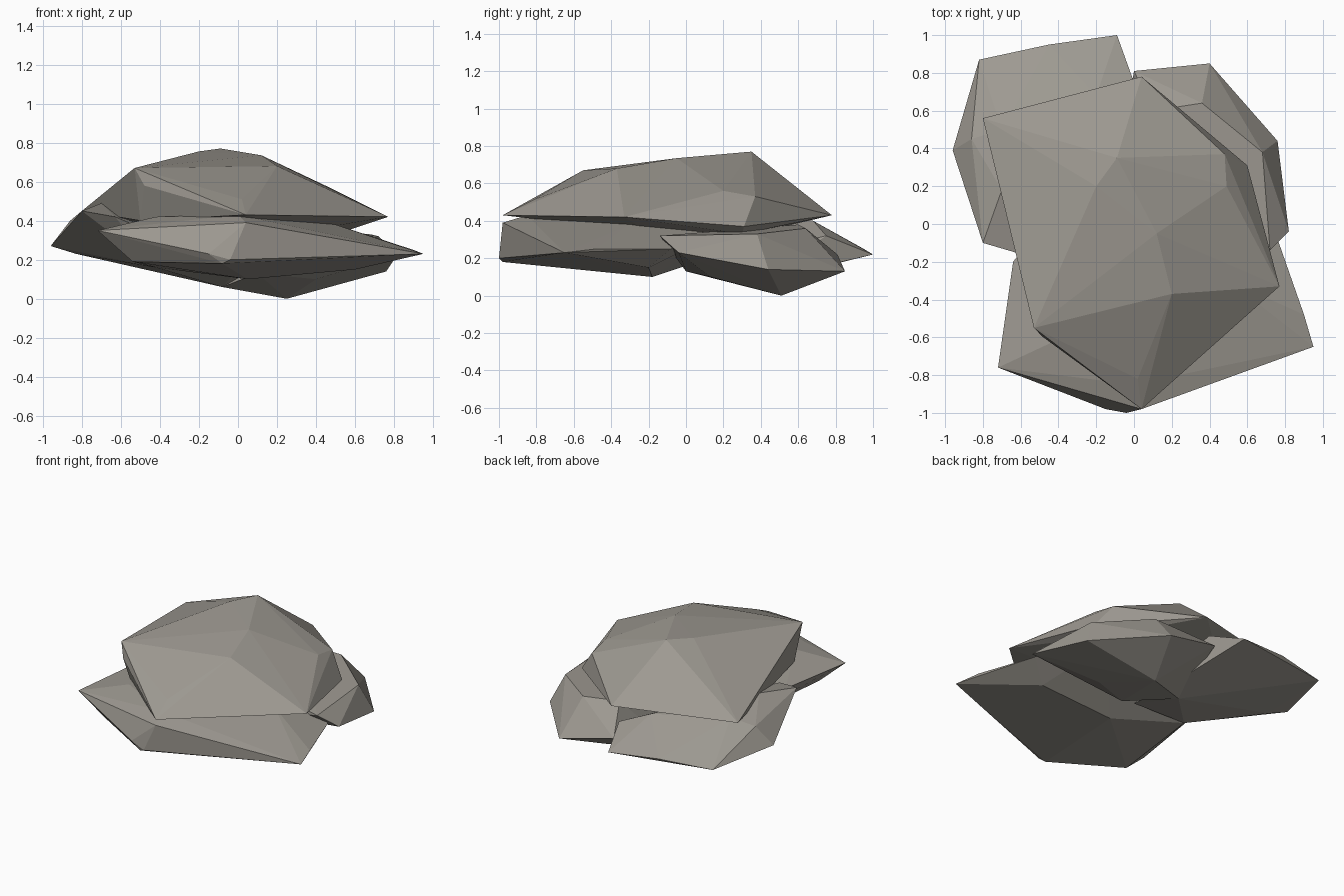
import bpy
import bmesh

# Remove the default object only
default_cube = bpy.data.objects.get("Cube")
if default_cube:
    bpy.data.objects.remove(default_cube, do_unlink=True)

# Single warm grey stone colour
stone = bpy.data.materials.new("warm_grey_stone")
stone.use_nodes = True
stone_colour = (.34, .32, .285, 1)
stone.diffuse_color = stone_colour
for node in stone.node_tree.nodes:
    if node.type == 'BSDF_PRINCIPLED':
        node.inputs["Base Color"].default_value = stone_colour
        node.inputs["Roughness"].default_value = .9


def make_rock(name, corners):
    """Wrap a faceted stone around its chipped corner points."""
    mesh = bpy.data.meshes.new(name)
    bm = bmesh.new()
    for corner in corners:
        bm.verts.new(corner)
    hull = bmesh.ops.convex_hull(bm, input=bm.verts[:])
    unused = set(hull["geom_interior"]) | set(hull["geom_unused"])
    loose = [item for item in unused if isinstance(item, bmesh.types.BMVert)]
    bmesh.ops.delete(bm, geom=loose, context='VERTS')
    bmesh.ops.recalc_face_normals(bm, faces=bm.faces[:])
    for face in bm.faces:
        face.smooth = False
    bm.to_mesh(mesh)
    bm.free()
    mesh.materials.append(stone)
    rock = bpy.data.objects.new(name, mesh)
    bpy.context.scene.collection.objects.link(rock)
    return rock


# Large domed slab lying on top of the pile
make_rock("top_slab", [
    # crown
    (-.09, .35, .77), (-.2, .2, .755), (.12, -.05, .735), (.2, -.37, .68),
    (-.53, -.55, .67),
    # rim
    (-.8, .56, .45), (.04, .78, .43), (.49, .2, .56), (.48, .37, .53),
    (.6, .31, .37), (.77, -.33, .42), (.04, -.98, .43), (.02, -.82, .51),
    (-.48, -.6, .58),
    # underside
    (-.5, -.5, .4), (.5, .3, .33), (-.4, .4, .34), (.3, -.2, .34),
])

# Wide slab reaching out to the front and both front corners
make_rock("front_slab", [
    # rim
    (.95, -.65, .23), (-.72, -.76, .35), (-.04, -1, .2), (-.15, -.98, .23),
    (.04, -.98, .39), (.9, -.48, .25), (.76, -.08, .25), (-.64, -.2, .36),
    # top
    (-.42, -.62, .42), (0, -.85, .43), (.5, -.3, .38), (.4, .2, .35),
    (-.4, .1, .38),
    # underside
    (-.08, -.98, .18), (-.54, -.72, .19), (.05, -.18, .1), (.6, -.2, .15),
    (-.42, 0, .16),
])

# Slab wedged under the back on the +x side
make_rock("back_left_slab", [
    # rim
    (.82, -.04, .23), (.76, .44, .14), (.4, .85, .13), (0, .81, .22),
    (.72, -.14, .32), (.68, .38, .33), (.36, .64, .36),
    # inner top
    (.1, .6, .38), (.2, 0, .33),
    # underside
    (.25, .51, 0), (-.08, .35, .06), (.4, .13, .1), (.1, 0, .13),
])

# Slab spreading out to the back on the -x side
make_rock("back_right_slab", [
    # rim
    (-.96, .39, .27), (-.82, .87, .24), (-.45, .95, .25), (-.09, 1, .22),
    (-.8, -.1, .45), (-.63, -.15, .42), (-.86, .45, .4),
    # inner top
    (-.7, .5, .44), (-.7, .18, .49), (-.2, .68, .4), (0, .75, .32),
    # underside
    (-.08, .35, .06), (.05, .4, .08), (-.1, .78, .18), (-.42, 0, .16),
    (-.83, .35, .23), (0, 0, .15),
])
